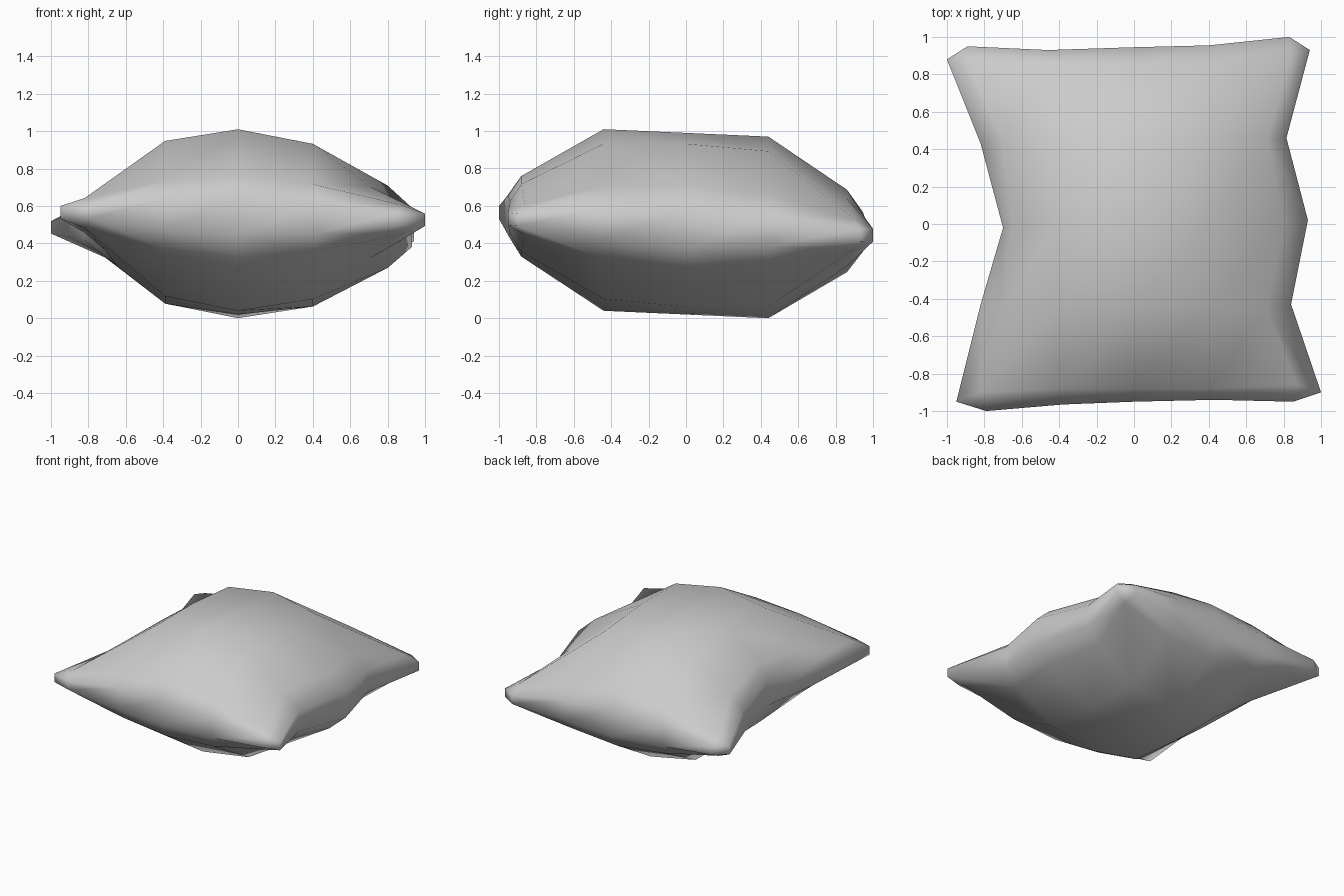
import bpy, bmesh

if "Cube" in bpy.data.objects:
    bpy.data.objects.remove(bpy.data.objects["Cube"])

# Side outline seen from above, five points per side, anticlockwise from front left
outline = [(-.79, -1), (-.38, -.965), (0, -.95), (.43, -.94), (.85, -.95),
           (1, -.9), (.84, -.43), (.93, .02), (.815, .46), (.94, .93),
           (.83, 1), (.4, .955), (0, .945), (-.46, .93), (-.89, .95),
           (-1, .88), (-.82, .43), (-.7, -.02), (-.82, -.43), (-.95, -.95)]
band = [.033, .085, .105, .085, .033]  # half height of the side band along each side

# Panel grid rows, front to back: x, y and puff height
grid_x = [(-.82, -.4, 0, .4, .87), (-.71, -.39, 0, .4, .71), (-.65, -.39, 0, .4, .80),
          (-.71, -.39, 0, .4, .71), (-.89, -.4, 0, .4, .84)]
grid_y = [(-.90, -.88, -.88, -.88, -.86), (-.46, -.44, -.44, -.44, -.46), (0, 0, 0, 0, 0),
          (.45, .44, .44, .44, .45), (.86, .86, .86, .86, .90)]
puff = [(.08, .18, .215, .18, .08), (.175, .415, .485, .415, .19), (.235, .435, .485, .435, .22),
        (.175, .415, .485, .415, .19), (.08, .18, .22, .18, .08)]


def mid_z(x, y):
    return .505 - .045 * y - .02 * x


# Boundary walk of the grid, with each corner joined to two outline points
walk = ([(0, c) for c in range(5)] + [(r, 4) for r in range(5)]
        + [(4, c) for c in range(4, -1, -1)] + [(r, 0) for r in range(4, -1, -1)])

bm = bmesh.new()
rings = []
# Top and bottom panels, each sewn to its edge of the side band
for side in (1, -1):
    g = [[bm.verts.new((grid_x[r][c], grid_y[r][c],
                        mid_z(grid_x[r][c], grid_y[r][c]) + side * puff[r][c]))
          for c in range(5)] for r in range(5)]
    ring = [bm.verts.new((x, y, mid_z(x, y) + side * band[i % 5]))
            for i, (x, y) in enumerate(outline)]
    rings.append(ring)
    for r in range(4):
        for c in range(4):
            bm.faces.new((g[r][c], g[r][c + 1], g[r + 1][c + 1], g[r + 1][c]))
    for i in range(20):
        j = (i + 1) % 20
        a, b = g[walk[i][0]][walk[i][1]], g[walk[j][0]][walk[j][1]]
        bm.faces.new((ring[i], ring[j], a) if a is b else (ring[i], ring[j], b, a))

# Side band joining the two panels
for i in range(20):
    j = (i + 1) % 20
    bm.faces.new((rings[1][i], rings[1][j], rings[0][j], rings[0][i]))

bmesh.ops.recalc_face_normals(bm, faces=bm.faces)
for f in bm.faces:
    f.smooth = True
mesh = bpy.data.meshes.new("pillow")
bm.to_mesh(mesh)
bm.free()
bpy.context.collection.objects.link(bpy.data.objects.new("pillow", mesh))
